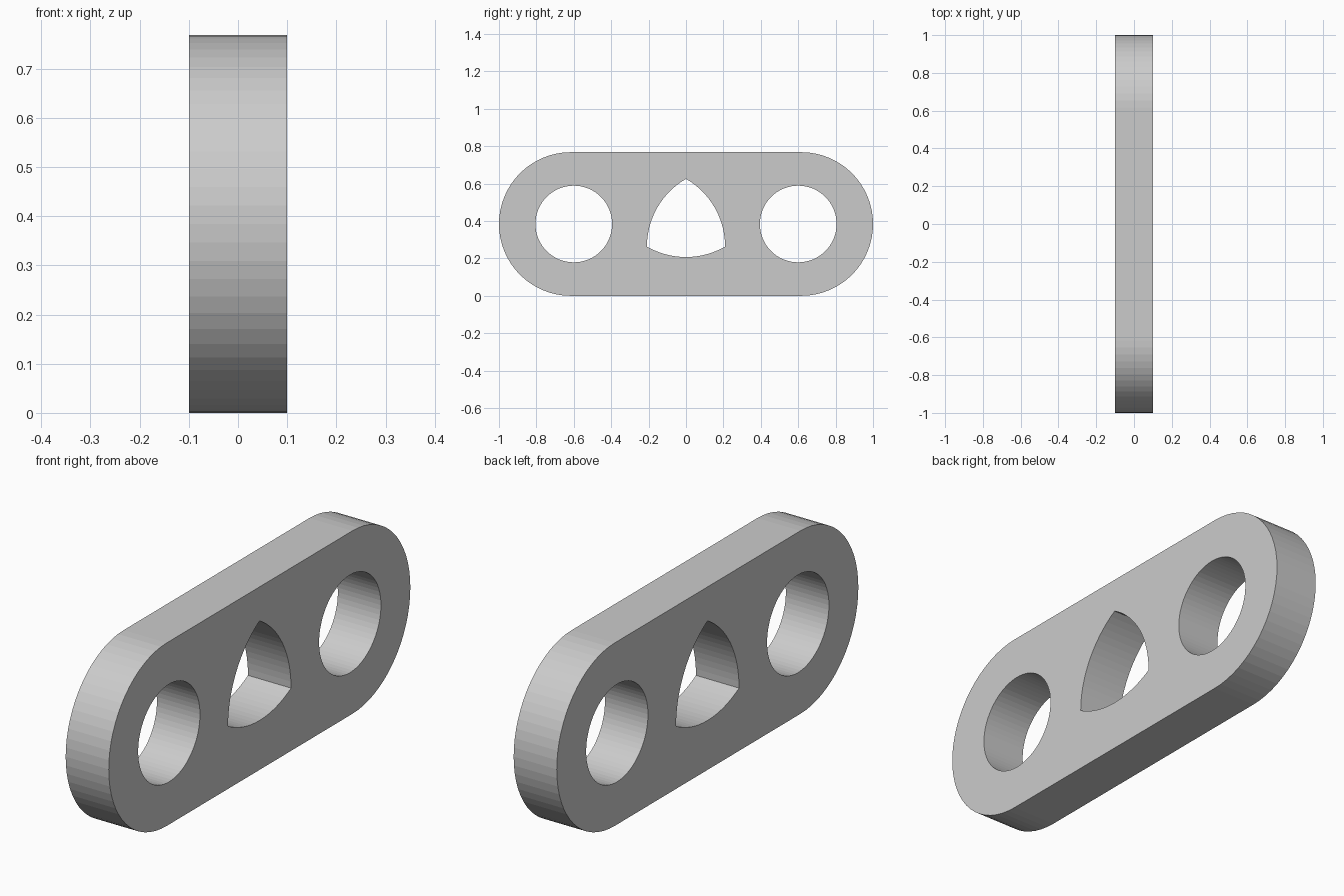
import bpy
import bmesh
from math import pi, radians, sqrt, cos, sin

if "Cube" in bpy.data.objects:
    bpy.data.objects.remove(bpy.data.objects["Cube"])

HALF_T = 0.1
R = 0.384
MID = R


def arc(cx, cy, r, a0, a1, n, end=True):
    """Points along an arc, optionally leaving out the last one."""
    return [(cx + r * cos(a0 + (a1 - a0) * i / n),
             cy + r * sin(a0 + (a1 - a0) * i / n))
            for i in range(n + 1 if end else n)]


def add_loop(curve, pts):
    s = curve.splines.new('POLY')
    s.points.add(len(pts) - 1)
    for p, (x, y) in zip(s.points, pts):
        p.co = (x, y, 0, 1)
    s.use_cyclic_u = True


curve = bpy.data.curves.new("link_profile", 'CURVE')
curve.dimensions = '2D'
curve.fill_mode = 'BOTH'
curve.extrude = HALF_T

# Outer rounded-end outline
c = 1 - R
add_loop(curve, arc(c, MID, R, -pi / 2, pi / 2, 32)
         + arc(-c, MID, R, pi / 2, 3 * pi / 2, 32))

# Round pin holes
for side in (-1, 1):
    add_loop(curve, arc(side * 0.6, MID, 0.205, 0, 2 * pi, 64, end=False))

# Centre hole: curved triangle, each side an arc about the opposite corner
width = 0.418
corner_r = width / sqrt(3)
hole = []
for k in range(3):
    a = pi / 2 + k * 2 * pi / 3
    hole += arc(corner_r * cos(a), MID + corner_r * sin(a), width,
                a + pi - pi / 6, a + pi + pi / 6, 16, end=False)
add_loop(curve, hole)

# Stand the plate upright and turn it into a mesh
plate = bpy.data.objects.new("link_plate", curve)
bpy.context.collection.objects.link(plate)
plate.rotation_euler = (radians(90), 0, radians(90))
bpy.context.view_layer.objects.active = plate
plate.select_set(True)
bpy.ops.object.convert(target='MESH')
plate = bpy.context.object
plate.name = "link_plate"
bpy.ops.object.transform_apply(location=False, rotation=True, scale=False)

# Weld the faces to the walls, keep flat facets
bm = bmesh.new()
bm.from_mesh(plate.data)
bmesh.ops.remove_doubles(bm, verts=bm.verts, dist=1e-4)
bmesh.ops.recalc_face_normals(bm, faces=bm.faces)
for f in bm.faces:
    f.smooth = False
bm.to_mesh(plate.data)
bm.free()
